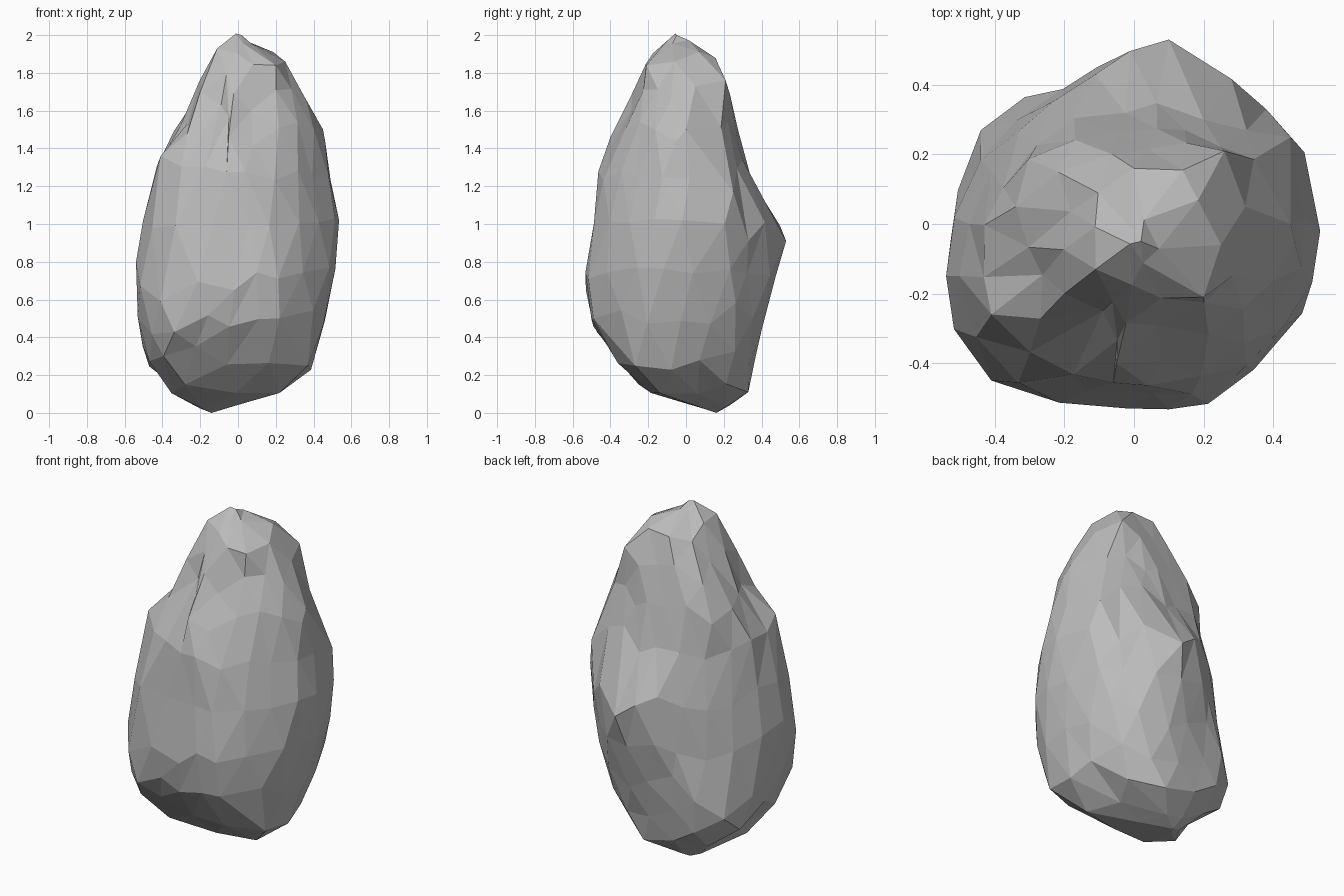
import bpy
import bmesh
import math
import random
from mathutils import Vector

random.seed(11)

default = bpy.data.objects.get("Cube")
if default:
    bpy.data.objects.remove(default, do_unlink=True)

# Cross-sections of the boulder: height, then reach in eight directions,
# turning from +x through +y, -x and -y
SECTIONS = [
    (0.00, -.14, .01, .16, .21, .14, -.01, -.16, -.21),
    (0.05, .03, .16, .25, .32, .29, .12, .02, .05),
    (0.12, .20, .30, .33, .39, .31, .36, .24, .30),
    (0.25, .37, .37, .35, .47, .48, .51, .35, .45),
    (0.42, .43, .43, .39, .48, .52, .58, .47, .51),
    (0.65, .50, .48, .44, .44, .54, .59, .54, .55),
    (0.90, .53, .50, .53, .43, .51, .58, .51, .53),
    (1.06, .53, .50, .48, .38, .48, .56, .48, .50),
    (1.20, .49, .45, .34, .36, .45, .52, .46, .48),
    (1.36, .46, .37, .30, .36, .41, .46, .43, .44),
    (1.50, .45, .35, .27, .35, .34, .27, .37, .40),
    (1.74, .30, .32, .21, .21, .18, .22, .25, .31),
    (1.86, .25, .22, .17, .13, .13, .17, .21, .26),
    (1.93, .13, .15, .10, .10, .11, .15, .13, .19),
    (2.00, .02, -.02, -.05, -.05, -.02, .02, .05, .05),
]
DIRECTIONS = [Vector((math.cos(i * math.pi / 4), math.sin(i * math.pi / 4), 0))
              for i in range(8)]

# Sharp corners of the stone, from the crown down to the foot
CROWN = [
    (-.11, -.13, 1.93), (.14, .155, 1.88), (0, .16, 1.87), (.25, -.06, 1.86),
    (.20, -.21, 1.84), (.26, .21, 1.76), (.32, .05, 1.73), (-.20, -.20, 1.70),
]
SHOULDER = [
    (-.09, -.25, 1.63), (.07, -.29, 1.60), (.45, 0, 1.50), (-.34, .05, 1.49),
    (-.05, -.40, 1.46), (-.41, -.26, 1.36), (.20, .30, 1.34), (.45, .25, 1.17),
]
BELLY = [
    (.535, -.02, 1.02), (.10, .53, .91), (.38, .33, .91), (-.54, -.15, .80),
    (-.02, -.53, .65), (-.41, -.45, .59), (.22, -.49, .50),
]
FOOT = [
    (-.44, .27, .34), (.37, -.27, .25), (-.28, -.25, .15), (.05, .33, .11),
]


def reaches(z):
    """Blend the cross-sections on either side of a height."""
    for low, high in zip(SECTIONS, SECTIONS[1:]):
        if z <= high[0]:
            t = (z - low[0]) / (high[0] - low[0])
            return [a + (b - a) * t for a, b in zip(low[1:], high[1:])]
    return SECTIONS[-1][1:]


def radius(out, reach):
    """Distance to a soft-cornered outline touching all eight reaches."""
    total = 0
    for d, r in zip(DIRECTIONS, reach):
        total += (max(0, out.dot(d)) / max(r, 0.005)) ** 10
    return total ** -0.1


def shape(direction):
    """Move a point of the unit ball onto the boulder."""
    pole = abs(direction.z) > 0.99
    if not pole:
        shift = [random.uniform(-0.045, 0.045) for _ in range(3)]
        shift[2] *= 1 - abs(direction.z)
        direction = (direction + Vector(shift)).normalized()
    z = 1 + direction.z
    reach = reaches(z)
    centre = Vector(((reach[0] - reach[4]) / 2, (reach[2] - reach[6]) / 2, 0))
    p = centre + Vector((0, 0, z))
    if pole:
        return p
    out = Vector((direction.x, direction.y, 0)).normalized()
    local = [r - centre.dot(d) for r, d in zip(reach, DIRECTIONS)]
    return p + out * (radius(out, local) * 1.008 + random.uniform(-0.012, 0.01))


# Boulder body
bm = bmesh.new()
bmesh.ops.create_icosphere(bm, subdivisions=3, radius=1)
for v in bm.verts:
    v.co = shape(v.co.normalized())

# Pull the nearest points out to the sharp corners, easing their neighbours
pinned = {v for v in bm.verts if v.co.z < 0.001 or v.co.z > 1.999}
for corner in CROWN + SHOULDER + BELLY + FOOT:
    corner = Vector(corner)
    free = [v for v in bm.verts if v not in pinned]
    v = min(free, key=lambda w: (w.co - corner).length)
    move = corner - v.co
    v.co = corner
    pinned.add(v)
    for edge in v.link_edges:
        other = edge.other_vert(v)
        if other not in pinned:
            other.co += move * 0.3

bmesh.ops.recalc_face_normals(bm, faces=bm.faces[:])
for f in bm.faces:
    f.smooth = False

mesh = bpy.data.meshes.new("boulder")
bm.to_mesh(mesh)
bm.free()
boulder = bpy.data.objects.new("boulder", mesh)
bpy.context.collection.objects.link(boulder)

# Grey stone
stone = bpy.data.materials.new("grey_stone")
stone.use_nodes = True
grey = (0.5, 0.5, 0.5, 1)
stone.diffuse_color = grey
stone.node_tree.nodes["Principled BSDF"].inputs["Base Color"].default_value = grey
mesh.materials.append(stone)
